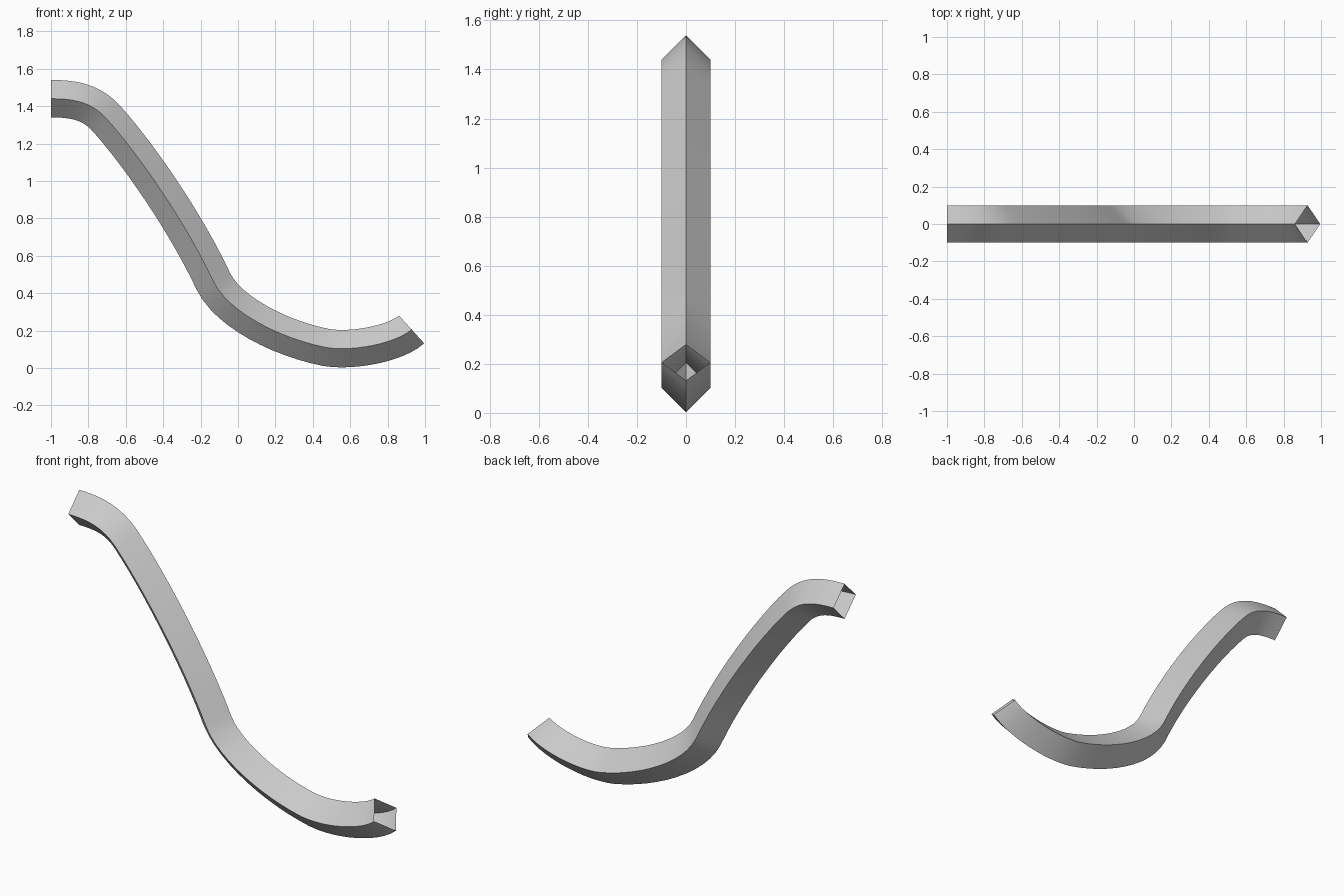
import bpy

if "Cube" in bpy.data.objects:
    bpy.data.objects.remove(bpy.data.objects["Cube"])

# Centre path in the XZ plane: (left handle, point, right handle)
PATH = [
    ((-1.10, 1.44), (-1.00, 1.44), (-0.87, 1.44)),
    ((-0.78, 1.42), (-0.70, 1.33), (-0.53, 1.14)),
    ((-0.28, 0.78), (-0.13, 0.46), (-0.05, 0.30)),
    ((0.22, 0.16), (0.47, 0.11), (0.62, 0.085)),
    ((0.85, 0.135), (0.928, 0.206), (1.00, 0.27)),
]

# Open-ended hollow channel: four-sided bevel swept along the path
curve = bpy.data.curves.new("slide_tube", 'CURVE')
curve.dimensions = '3D'
curve.twist_mode = 'Z_UP'
curve.resolution_u = 12
curve.bevel_depth = 0.1
curve.bevel_resolution = 0
curve.use_fill_caps = False

spline = curve.splines.new('BEZIER')
spline.bezier_points.add(len(PATH) - 1)
for bp, (left, co, right) in zip(spline.bezier_points, PATH):
    bp.handle_left_type = bp.handle_right_type = 'FREE'
    bp.handle_left = (left[0], 0, left[1])
    bp.co = (co[0], 0, co[1])
    bp.handle_right = (right[0], 0, right[1])

tube = bpy.data.objects.new("slide_tube", curve)
bpy.context.collection.objects.link(tube)

# Mesh it so the four long corners stay sharp
bpy.context.view_layer.objects.active = tube
tube.select_set(True)
bpy.ops.object.convert(target='MESH')
bpy.ops.object.shade_smooth_by_angle()
